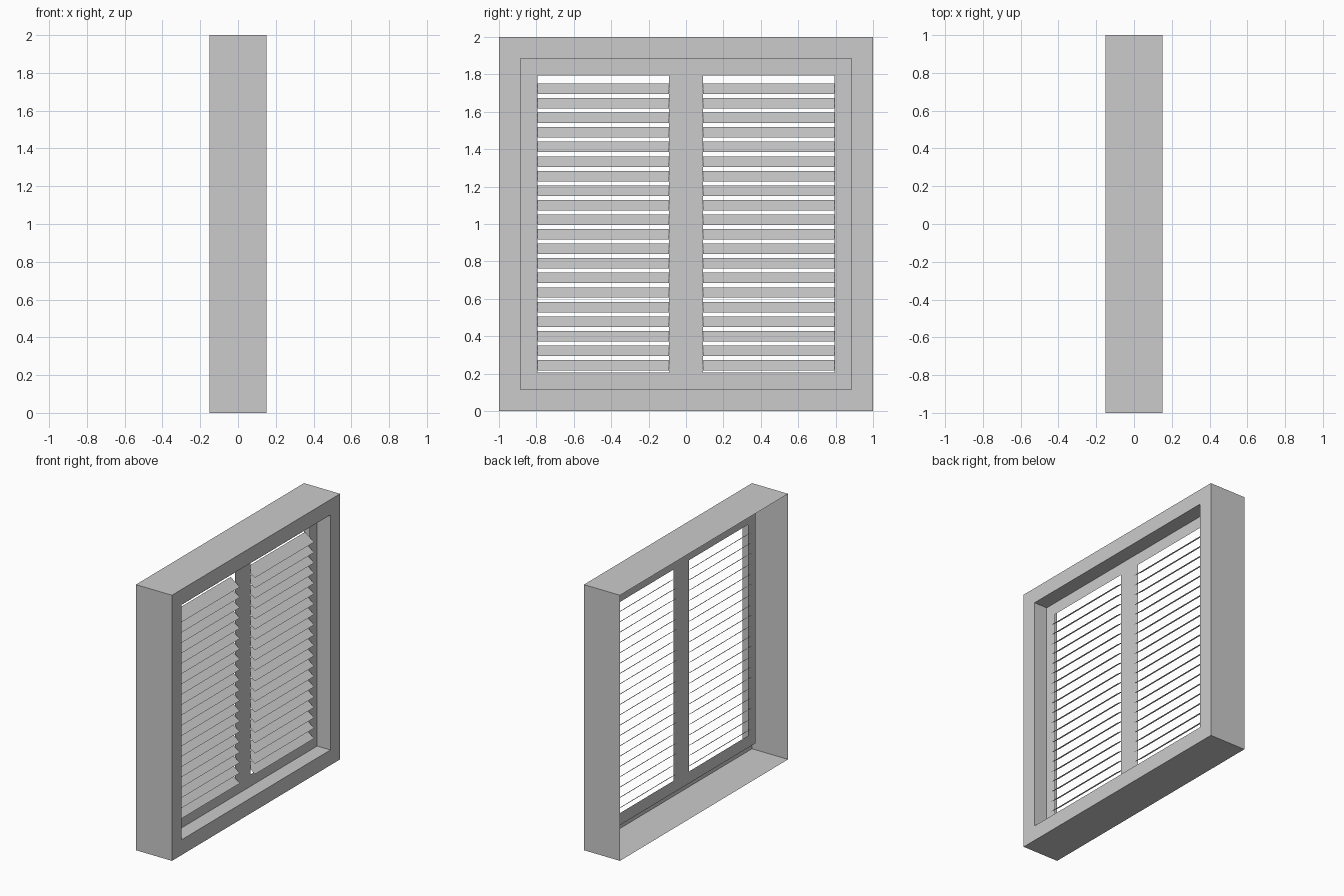
import bpy
import bmesh

cube = bpy.data.objects.get("Cube")
if cube:
    bpy.data.objects.remove(cube, do_unlink=True)

grey = bpy.data.materials.new("light_grey")
grey.use_nodes = True
colour = (0.6, 0.6, 0.6, 1)
grey.diffuse_color = colour
grey.node_tree.nodes["Principled BSDF"].inputs["Base Color"].default_value = colour

BACK, PANEL, FACE = -0.15, 0.04, 0.15    # depths of the sheet-metal layers
OUTER, RECESS, WINDOW, POST = 1.0, 0.885, 0.795, 0.09
SLATS, TOP, PITCH = 20, 1.751, 0.0778


def make(name, quads):
    """Build a sheet object from four-cornered faces."""
    bm = bmesh.new()
    for quad in quads:
        bm.faces.new([bm.verts.new(p) for p in quad])
    bmesh.ops.remove_doubles(bm, verts=bm.verts, dist=0.0001)
    mesh = bpy.data.meshes.new(name)
    bm.to_mesh(mesh)
    bm.free()
    mesh.materials.append(grey)
    obj = bpy.data.objects.new(name, mesh)
    bpy.context.collection.objects.link(obj)
    return obj


def square(x, r):
    """Corners of an upright square around the middle of the frame."""
    return [(x, y * r, 1 + z * r) for y, z in ((-1, -1), (1, -1), (1, 1), (-1, 1))]


def band(a, b):
    """Four faces joining two squares."""
    return [(a[i], a[(i + 1) % 4], b[(i + 1) % 4], b[i]) for i in range(4)]


# Outer walls, open at the back
make("outer_walls", band(square(BACK, OUTER), square(FACE, OUTER)))

# Flat rim around the recess, and the recess sides
make("face_rim", band(square(FACE, OUTER), square(FACE, RECESS)))
make("recess_sides", band(square(FACE, RECESS), square(PANEL, RECESS)))

# Inner panel border and centre post
make("panel_border", band(square(PANEL, RECESS), square(PANEL, WINDOW)))
low, high = 1 - WINDOW, 1 + WINDOW
make("centre_post", [[(PANEL, -POST, low), (PANEL, POST, low),
                      (PANEL, POST, high), (PANEL, -POST, high)]])

# Sloping slats, one bank on each side of the post
for name, y0, y1 in (("right_slats", -WINDOW, -POST), ("left_slats", POST, WINDOW)):
    quads = []
    for i in range(SLATS):
        z = TOP - i * PITCH
        x0, x1, drop = PANEL - 0.038, PANEL + 0.038, 0.056
        quads.append([(x1, y0, z - drop), (x1, y1, z - drop), (x0, y1, z), (x0, y0, z)])
    make(name, quads)
